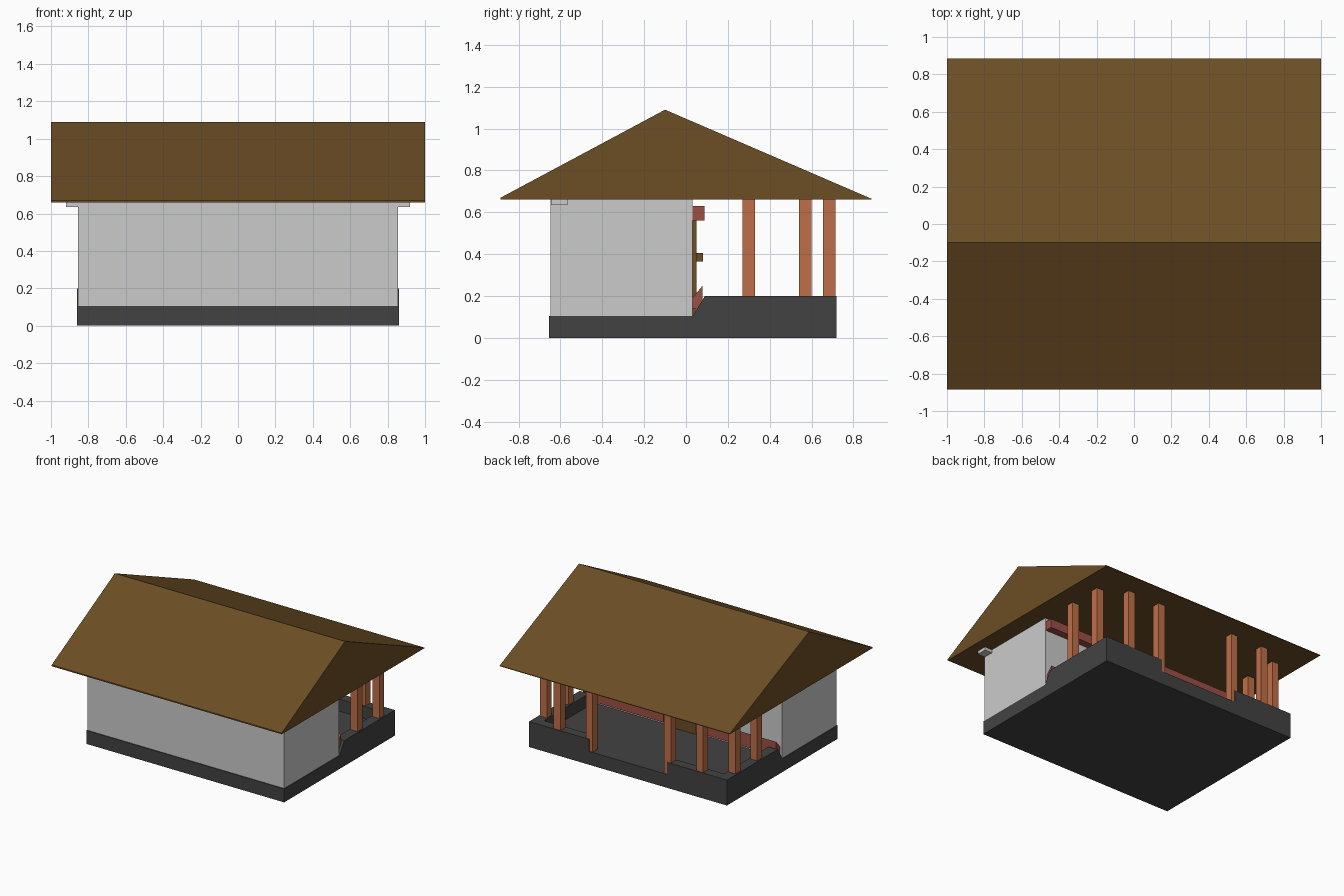
import bpy

if "Cube" in bpy.data.objects:
    bpy.data.objects.remove(bpy.data.objects["Cube"])


def mat(name, rgb):
    m = bpy.data.materials.new(name)
    m.diffuse_color = (*rgb, 1)
    m.use_nodes = True
    m.node_tree.nodes["Principled BSDF"].inputs["Base Color"].default_value = m.diffuse_color
    return m


ROOF = mat("roof_brown", (0.15, 0.075, 0.018))
DARK = mat("dark_stone", (0.055, 0.055, 0.055))
WOOD = mat("orange_wood", (0.52, 0.16, 0.065))
RED = mat("red_wood", (0.33, 0.08, 0.06))


def prism(name, profile, x0, x1, material=None):
    """Extrude a (y, z) profile along x."""
    n = len(profile)
    verts = [(x, y, z) for x in (x0, x1) for y, z in profile]
    faces = [tuple(range(n))[::-1], tuple(range(n, 2 * n))]
    faces += [(i, (i + 1) % n, n + (i + 1) % n, n + i) for i in range(n)]
    me = bpy.data.meshes.new(name)
    me.from_pydata(verts, [], faces)
    ob = bpy.data.objects.new(name, me)
    bpy.context.collection.objects.link(ob)
    if material:
        me.materials.append(material)
    return ob


def box(name, x0, x1, y0, y1, z0, z1, material=None):
    return prism(name, [(y0, z0), (y1, z0), (y1, z1), (y0, z1)], x0, x1, material)


# Foundation, also the porch floor
box("foundation", -0.86, 0.86, -0.655, 0.72, 0, 0.105, DARK)

# House walls and the beam poking out under the eaves
box("house_walls", -0.855, 0.855, -0.647, 0.03, 0.1, 0.67)
box("eave_beam", -0.92, 0.92, -0.645, -0.565, 0.635, 0.68)

# Roof: closed gable with flat underside and off-centre ridge
prism("roof", [(-0.885, 0.66), (0.885, 0.66), (0.885, 0.665), (-0.1, 1.09), (-0.885, 0.67)],
      -1, 1, ROOF)

# Porch side walls with sloped ends, back walls beside the entrance
for side, s in (("left", -1), ("right", 1)):
    xs = sorted((s * 0.78, s * 0.86))
    prism(side + "_porch_wall", [(0.03, 0.1), (0.72, 0.1), (0.72, 0.2), (0.09, 0.2)], *xs, DARK)
    xs = sorted((s * 0.34, s * 0.78))
    box(side + "_entrance_wall", *xs, 0.645, 0.72, 0.1, 0.2, DARK)
    # Posts
    for i, (x, y, z) in enumerate([(0.82, 0.30, 0.2), (0.82, 0.57, 0.2),
                                   (0.62, 0.685, 0.2), (0.34, 0.685, 0.1)]):
        x *= s
        box(f"{side}_post_{i + 1}", x - 0.03, x + 0.03, y - 0.03, y + 0.03, z, 0.665, WOOD)
    # Sloped red trim low on the porch wall
    xs = sorted((s * 0.14, s * 0.84))
    prism(side + "_low_trim", [(0.03, 0.14), (0.08, 0.14), (0.08, 0.25), (0.03, 0.19)], *xs, RED)

# Beam above the door, door and handle
box("porch_beam", -0.85, 0.85, 0.03, 0.088, 0.56, 0.63, RED)
box("door", -0.13, 0.13, 0.03, 0.05, 0.1, 0.56, ROOF)
box("door_handle", 0.06, 0.1, 0.05, 0.082, 0.365, 0.405, ROOF)
